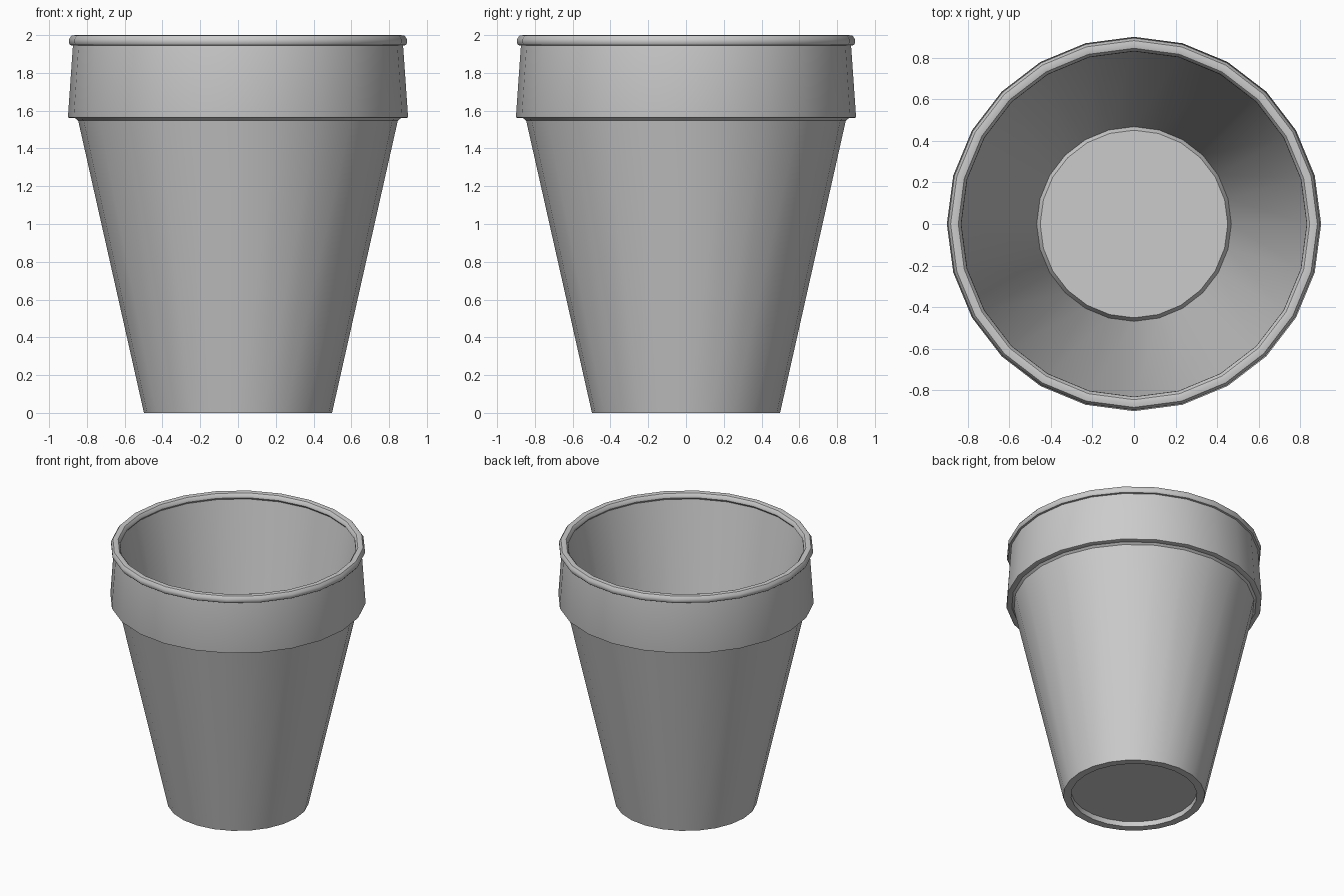
import bpy
import bmesh
import math

cube = bpy.data.objects.get("Cube")
if cube:
    bpy.data.objects.remove(cube, do_unlink=True)

SIDES = 24

# Single matte grey
grey = bpy.data.materials.new("plain grey")
grey.use_nodes = True
colour = (0.6, 0.6, 0.6, 1.0)
grey.diffuse_color = colour
grey.node_tree.nodes["Principled BSDF"].inputs["Base Color"].default_value = colour

# (radius, height) from the underside centre, up the outside, down the inside
profile = [
    (0.0, 0.04), (0.443, 0.04), (0.443, 0.0), (0.498, 0.0),        # recessed foot
    (0.846, 1.547), (0.862, 1.56),                                  # tapered wall, fillet
    (0.89, 1.56), (0.898, 1.563), (0.90, 1.572), (0.874, 1.945),    # collar
    (0.888, 1.947), (0.895, 1.958), (0.895, 1.978), (0.882, 1.997), # rolled lip
    (0.862, 2.0), (0.845, 1.996), (0.832, 1.98), (0.83, 1.965), (0.842, 1.95),
    (0.468, 0.025), (0.451, 0.055), (0.0, 0.055),                   # inside and raised floor
]


def lathe(name, points, sides):
    """Revolve a profile around z into one closed surface."""
    bm = bmesh.new()
    rings = []
    for r, z in points:
        if r == 0:
            continue
        rings.append([bm.verts.new((r * math.cos(math.tau * i / sides),
                                    r * math.sin(math.tau * i / sides), z))
                      for i in range(sides)])
    for low, high in zip(rings, rings[1:]):
        for i in range(sides):
            j = (i + 1) % sides
            bm.faces.new((low[i], low[j], high[j], high[i]))
    # Flat caps: underside and inner floor
    bm.faces.new(rings[0])
    bm.faces.new(rings[-1])
    bmesh.ops.recalc_face_normals(bm, faces=bm.faces)
    mesh = bpy.data.meshes.new(name)
    bm.to_mesh(mesh)
    bm.free()
    obj = bpy.data.objects.new(name, mesh)
    bpy.context.collection.objects.link(obj)
    return obj


pot = lathe("flower_pot", profile, SIDES)
pot.data.materials.append(grey)

# Smooth round the pot, crisp at the collar and foot
bpy.ops.object.select_all(action="DESELECT")
pot.select_set(True)
bpy.context.view_layer.objects.active = pot
bpy.ops.object.shade_smooth_by_angle(angle=math.radians(35))
